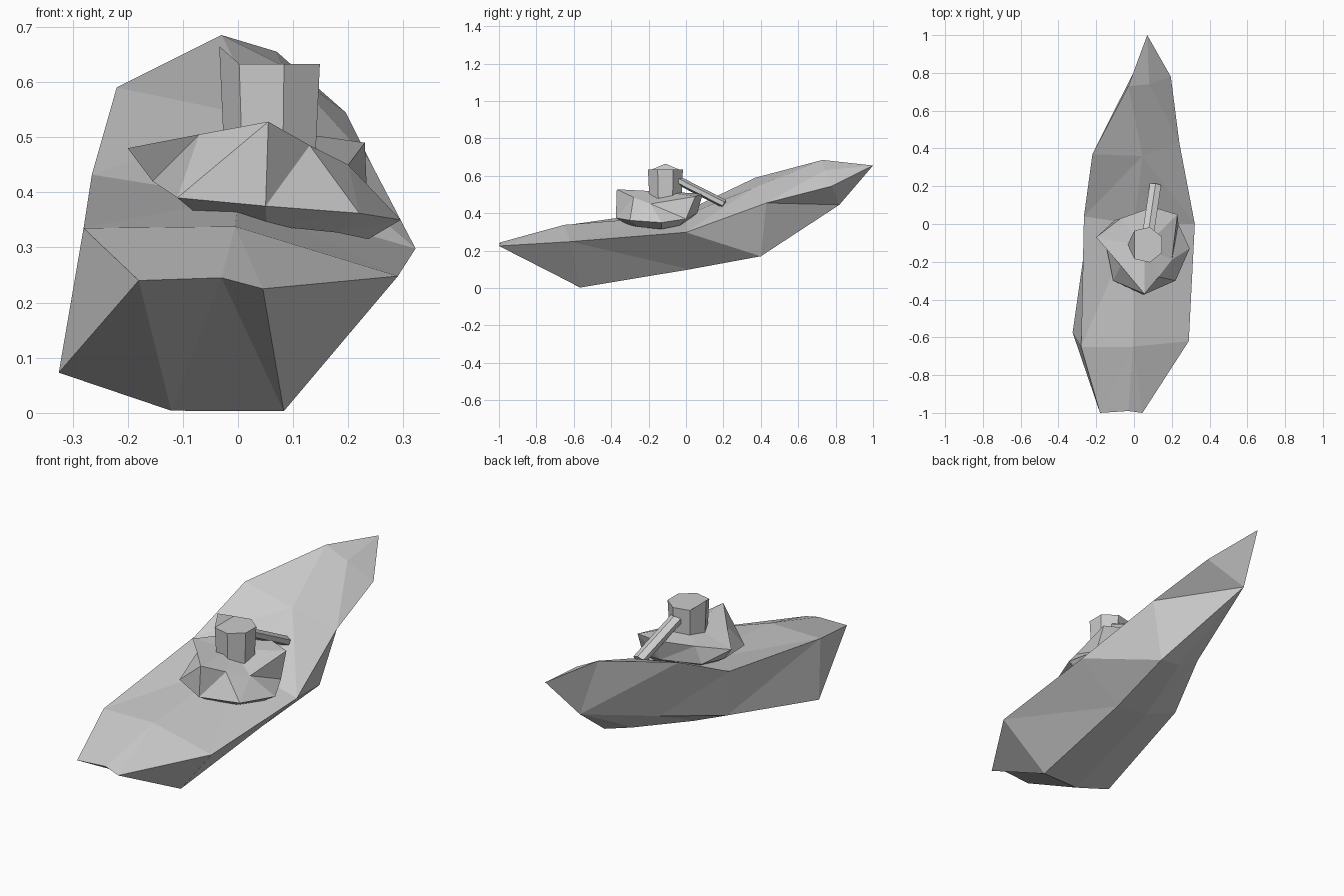
import bpy, bmesh
from mathutils import Vector, Matrix

if "Cube" in bpy.data.objects:
    bpy.data.objects.remove(bpy.data.objects["Cube"])


def finish(bm, name):
    bmesh.ops.remove_doubles(bm, verts=bm.verts, dist=0.0005)
    bmesh.ops.triangulate(bm, faces=[f for f in bm.faces if len(f.verts) > 3])
    bmesh.ops.recalc_face_normals(bm, faces=bm.faces)
    mesh = bpy.data.meshes.new(name)
    bm.to_mesh(mesh)
    bm.free()
    ob = bpy.data.objects.new(name, mesh)
    bpy.context.collection.objects.link(ob)
    return ob


def loft(name, rings, cap_end=True):
    """Skin a series of equal-length closed rings; repeated points merge."""
    bm = bmesh.new()
    rows = [[bm.verts.new(p) for p in r] for r in rings]
    n = len(rows[0])
    for a, b in zip(rows, rows[1:]):
        for i in range(n):
            j = (i + 1) % n
            bm.faces.new((a[i], a[j], b[j], b[i]))
    bm.faces.new(rows[0])
    if cap_end:
        bm.faces.new(rows[-1])
    return finish(bm, name)


# Hull: each station is deck right / middle / left, then bottom left / right
stern_l, stern_r = (-.325, -.575, .073), (.083, -.565, .003)
bow_foot, tip = (.006, .82, .445), (.07, 1.0, .655)
stations = [
    ((.045, -1.0, .225), (-.03, -.99, .245), (-.18, -1.0, .24), stern_l, stern_r),
    ((.29, -.62, .248), (-.005, -.65, .338), (-.28, -.65, .335), stern_l, stern_r),
    ((.322, 0, .298), (0, 0, .39), (-.265, .04, .432), (-.24, .02, .20), (.12, .02, .10)),
    ((.24, .43, .455), (.045, .36, .535), (-.22, .37, .59), (-.10, .35, .285), (.166, .40, .17)),
    ((.195, .78, .545), (.08, .74, .63), (-.03, .73, .685), bow_foot, bow_foot),
    (tip, tip, tip, tip, tip),
]
rings = []
for r, m, l, bl, br in stations:
    keel = (Vector(bl) + Vector(br)) / 2
    if bl != br:
        keel.z -= .025 if bl != stern_l else .034
    rings.append([r, m, l, bl, keel, br])
loft("hull", rings, cap_end=False)

# Superstructure: flared block with an undercut foot
top = [(.055, -.37, .528), (.13, -.28, .485), (.20, -.19, .45), (.23, .05, .49),
       (.10, .09, .505), (-.07, .03, .50), (-.20, -.07, .48), (-.07, -.22, .505)]
skirt = [(.05, -.375, .375), (.22, -.30, .362), (.295, -.13, .35), (.235, .0, .37),
         (.10, .06, .40), (-.10, .02, .415), (-.155, -.08, .42), (-.11, -.30, .39)]
centre = Vector((.06, -.13, 0))
foot = []
for p in skirt:
    q = centre + (Vector(p) - centre) * .75
    foot.append((q.x, q.y, p[2] - .035))
peak = [(.055, -.12, .515)] * 8
loft("superstructure", [foot, skirt, top, peak], cap_end=False)

# Turret: seven-sided drum, its left rim raised
bm = bmesh.new()
bmesh.ops.create_cone(bm, cap_ends=True, segments=7, radius1=.086, radius2=.096,
                      depth=.19, matrix=Matrix.Translation((.062, -.11, .538))
                      @ Matrix.Rotation(1.5708, 4, 'Z'))
for v in bm.verts:
    if v.co.z > .6 and v.co.x < -.02:
        v.co.z = .665
finish(bm, "turret")

# Barrel: flattened six-sided tube drooping toward the bow
a, b = Vector((.075, -.05, .58)), Vector((.113, .205, .45))
rot = (b - a).to_track_quat('Z', 'Y').to_matrix().to_4x4()
bm = bmesh.new()
bmesh.ops.create_cone(bm, cap_ends=True, segments=6, radius1=.035, radius2=.035,
                      depth=(b - a).length,
                      matrix=Matrix.Translation((a + b) / 2) @ rot
                      @ Matrix.Diagonal((1, .65, 1, 1)))
finish(bm, "barrel")
